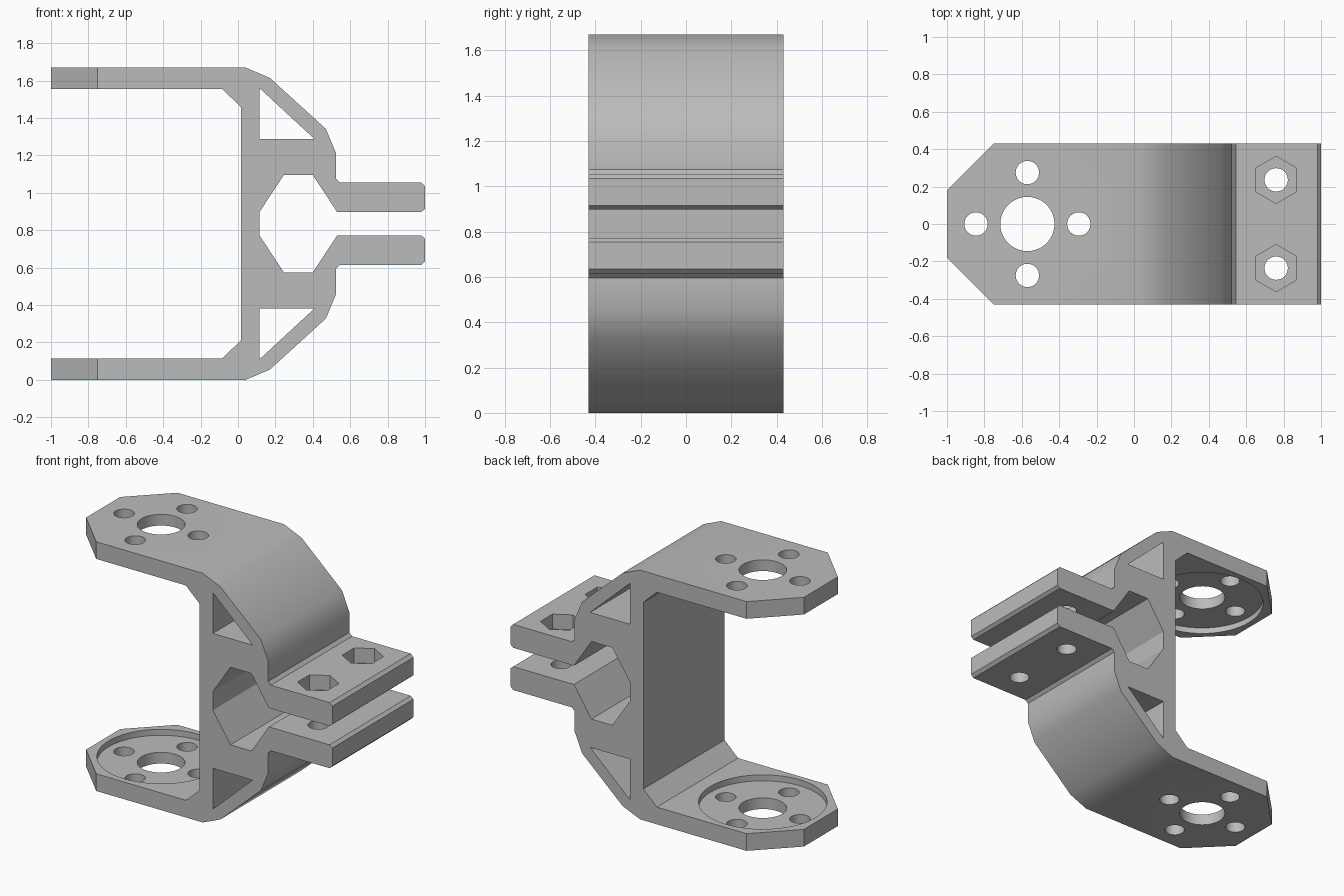
import bpy, bmesh, math
from mathutils import Vector

cube = bpy.data.objects.get("Cube")
if cube:
    bpy.data.objects.remove(cube, do_unlink=True)

HEIGHT, HALF_DEPTH = 1.67, 0.43
MID = HEIGHT / 2

grey = bpy.data.materials.new("plain grey")
grey.use_nodes = True
colour = (0.5, 0.5, 0.5, 1)
grey.diffuse_color = colour
grey.node_tree.nodes["Principled BSDF"].inputs["Base Color"].default_value = colour


def prism(name, points, offset):
    """Closed solid from a planar outline, extruded by the offset vector."""
    bm = bmesh.new()
    face = bm.faces.new([bm.verts.new(p) for p in points])
    extruded = bmesh.ops.extrude_face_region(bm, geom=[face])["geom"]
    bmesh.ops.translate(bm, vec=Vector(offset),
                        verts=[v for v in extruded if isinstance(v, bmesh.types.BMVert)])
    bmesh.ops.recalc_face_normals(bm, faces=bm.faces)
    mesh = bpy.data.meshes.new(name)
    bm.to_mesh(mesh)
    bm.free()
    mesh.materials.append(grey)
    obj = bpy.data.objects.new(name, mesh)
    bpy.context.collection.objects.link(obj)
    return obj


def side_prism(name, outline, half):
    return prism(name, [(x, -half, z) for x, z in outline], (0, 2 * half, 0))


def post(name, x, y, radius, z0, z1, sides=48, turn=0):
    ring = [turn + math.tau * i / sides for i in range(sides)]
    return prism(name, [(x + radius * math.cos(a), y + radius * math.sin(a), z0)
                        for a in ring], (0, 0, z1 - z0))


def flip(outline):
    return [(x, HEIGHT - z) for x, z in reversed(outline)]


def cut(body, cutter):
    cutter.hide_render = True
    mod = body.modifiers.new("cut", "BOOLEAN")
    mod.operation, mod.solver, mod.object = "DIFFERENCE", "EXACT", cutter
    bpy.context.view_layer.objects.active = body
    bpy.ops.object.modifier_apply(modifier=mod.name)
    bpy.data.objects.remove(cutter, do_unlink=True)


# Side outline: upper half from the back web round to the clamp slot, mirrored below
upper = [(0.015, 1.46), (-0.085, 1.555), (-1, 1.555), (-1, HEIGHT), (0.04, HEIGHT),
         (0.17, 1.615), (0.47, 1.342), (0.525, 1.21), (0.525, 1.075), (0.545, 1.055),
         (0.98, 1.055), (1, 1.035), (1, 0.915), (0.98, 0.898), (0.53, 0.898),
         (0.40, 1.095), (0.245, 1.095), (0.115, 0.898)]
bracket = side_prism("clamp_bracket", upper + flip(upper), HALF_DEPTH)

# Triangular openings in the gussets
triangle = [(0.115, 1.56), (0.115, 1.287), (0.41, 1.287)]
for outline in (triangle, flip(triangle)):
    cut(bracket, side_prism("gusset_cutter", outline, 1))

# Chamfered corners at the free ends of both arms
for s in (-1, 1):
    corner = [(-1.25, s * -0.07, -1), (-0.65, s * 0.53, -1), (-1.25, s * 0.53, -1)]
    cut(bracket, prism("corner_cutter", corner, (0, 0, 4)))

# Round seats on the inner faces of the arms
HUB = -0.57
cut(bracket, post("lower_seat_cutter", HUB, 0, 0.39, 0.075, 0.2, 64))
cut(bracket, post("upper_seat_cutter", HUB, 0, 0.39, HEIGHT - 0.2, HEIGHT - 0.075, 64))

# Hub hole and the four screw holes around it
cut(bracket, post("hub_cutter", HUB, 0, 0.145, -1, 3))
for i in range(4):
    a = i * math.pi / 2
    cut(bracket, post("screw_cutter", HUB + 0.275 * math.cos(a),
                      0.275 * math.sin(a), 0.0625, -1, 3, 32))

# Clamp bolts with hexagonal nut pockets on the upper jaw
for y in (-0.236, 0.236):
    cut(bracket, post("bolt_cutter", 0.76, y, 0.0625, -1, 3, 32))
    cut(bracket, post("nut_cutter", 0.76, y, 0.126, 0.955, 1.2, 6, math.pi / 6))

bpy.ops.object.select_all(action="DESELECT")
bracket.select_set(True)
bpy.context.view_layer.objects.active = bracket
bpy.ops.object.shade_smooth_by_angle(angle=math.radians(30))
